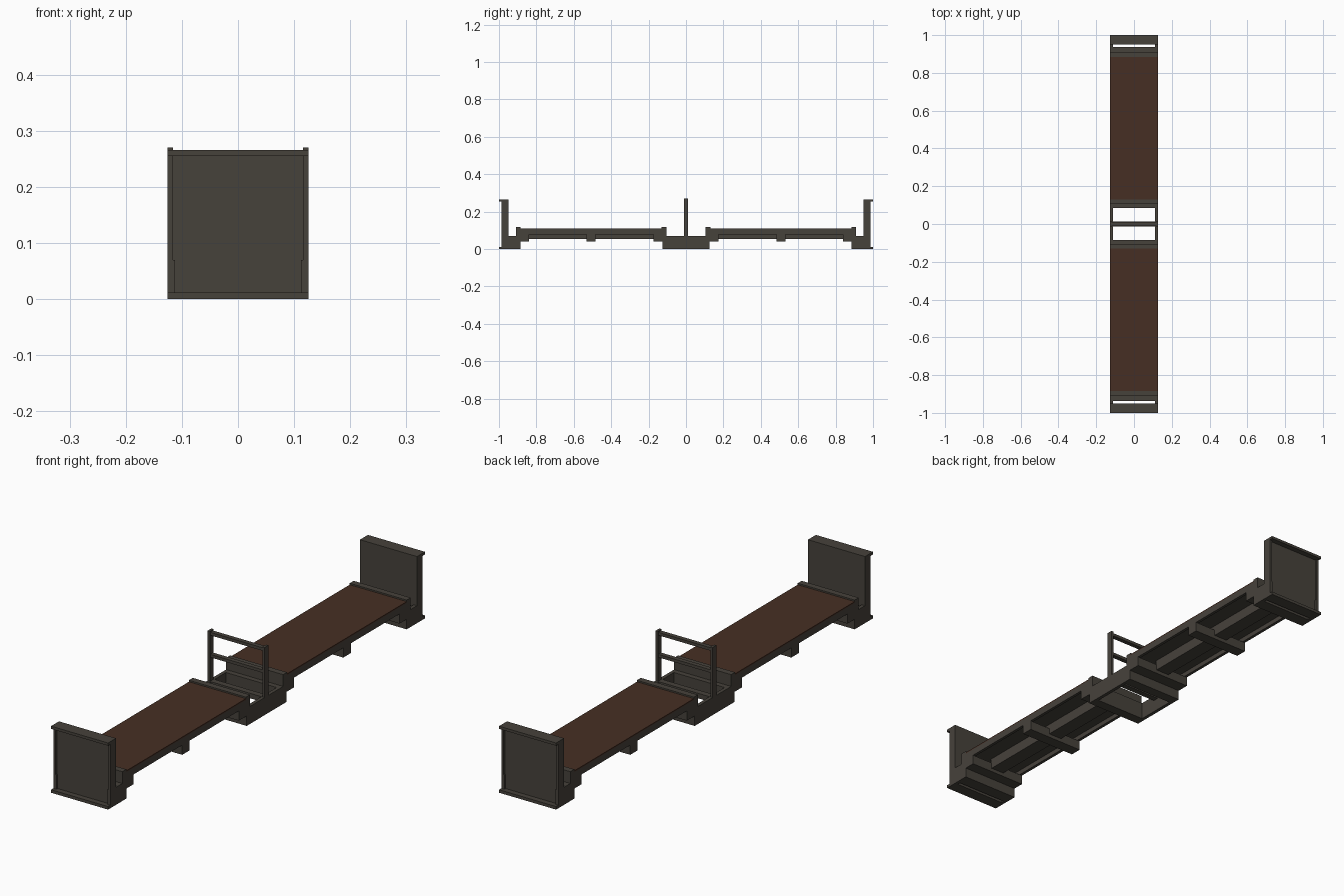
import bpy, bmesh

if "Cube" in bpy.data.objects:
    bpy.data.objects.remove(bpy.data.objects["Cube"])


def mat(name, rgb):
    m = bpy.data.materials.new(name)
    m.diffuse_color = (*rgb, 1)
    m.use_nodes = True
    m.node_tree.nodes["Principled BSDF"].inputs["Base Color"].default_value = m.diffuse_color
    return m


GREY = mat("weathered dark grey", (0.062, 0.054, 0.044))
BROWN = mat("rust brown deck", (0.062, 0.028, 0.017))


def part(name, boxes, m=GREY):
    """One object from several boxes given as (x0, x1, y0, y1, z0, z1)."""
    bm = bmesh.new()
    for x0, x1, y0, y1, z0, z1 in boxes:
        vs = bmesh.ops.create_cube(bm, size=1)["verts"]
        for v in vs:
            v.co.x = x0 if v.co.x < 0 else x1
            v.co.y = y0 if v.co.y < 0 else y1
            v.co.z = z0 if v.co.z < 0 else z1
    me = bpy.data.meshes.new(name)
    bm.to_mesh(me)
    bm.free()
    me.materials.append(m)
    ob = bpy.data.objects.new(name, me)
    bpy.context.collection.objects.link(ob)
    return ob


def both_x(x0, x1, *r):
    return [(x0, x1, *r), (-x1, -x0, *r)]


def both_ends(name, boxes, m=GREY):
    """Build the part at the back and its mirror image at the front."""
    part("back_" + name, boxes, m)
    part("front_" + name, [(a, b, -d, -c, e, f) for a, b, c, d, e, f in boxes], m)


W = 0.126   # half width
I = 0.112   # half width inside the side frames

# Deck boards with steel plate beneath
both_ends("deck", [(-W, W, 0.13, 0.885, 0.106, 0.111)], BROWN)
both_ends("deck_plate", [(-W + .002, W - .002, 0.13, 0.885, 0.098, 0.106)])
# Side sills and centre spine
both_ends("side_sills", both_x(0.114, W, 0.13, 0.89, 0.079, 0.106))
both_ends("centre_spine", [(-0.03, 0.03, 0.17, 0.845, 0.055, 0.098)])
# Cross beams and stepped end bolsters
both_ends("cross_beam", [(-W, W, 0.485, 0.532, 0.04, 0.079)])
both_ends("bolsters", [(-W, W, 0.105, 0.175, 0.04, 0.079),
                       (-W, W, 0.84, 0.91, 0.04, 0.079)])
# Raised lips closing each deck end
both_ends("deck_lips", [(-W, W, 0.105, 0.13, 0.079, 0.117),
                        (-W, W, 0.885, 0.91, 0.079, 0.117)])
# End base frames with a narrow slot in front of the bulkhead
both_ends("end_base", [(-W, W, 0.885, 0.937, 0, 0.07)]
          + both_x(I, W, 0.937, 0.985, 0, 0.07))
# Bulkheads: recessed panel, side posts, top and bottom flanges
both_ends("bulkhead", [(-W, W, 0.95, 0.978, 0.012, 0.255),
                       (-W, W, 0.95, 1.0, 0.255, 0.266),
                       (-W, W, 0.95, 1.0, 0, 0.012)]
          + both_x(0.116, W, 0.978, 0.986, 0.012, 0.255))
# Centre frame with two openings
part("centre_frame", both_x(I, W, -0.125, 0.125, 0, 0.07)
     + [(-I, I, 0.084, 0.125, 0, 0.07), (-I, I, -0.125, -0.084, 0, 0.07),
        (-I, I, -0.012, 0.012, 0.05, 0.07)])
# Centre hoop rail
part("hoop_rail", both_x(0.116, W, -0.012, 0.012, 0.07, 0.27)
     + [(-0.116, 0.116, -0.009, 0.009, 0.253, 0.265),
        (-0.116, 0.116, -0.009, 0.009, 0.165, 0.177)])
